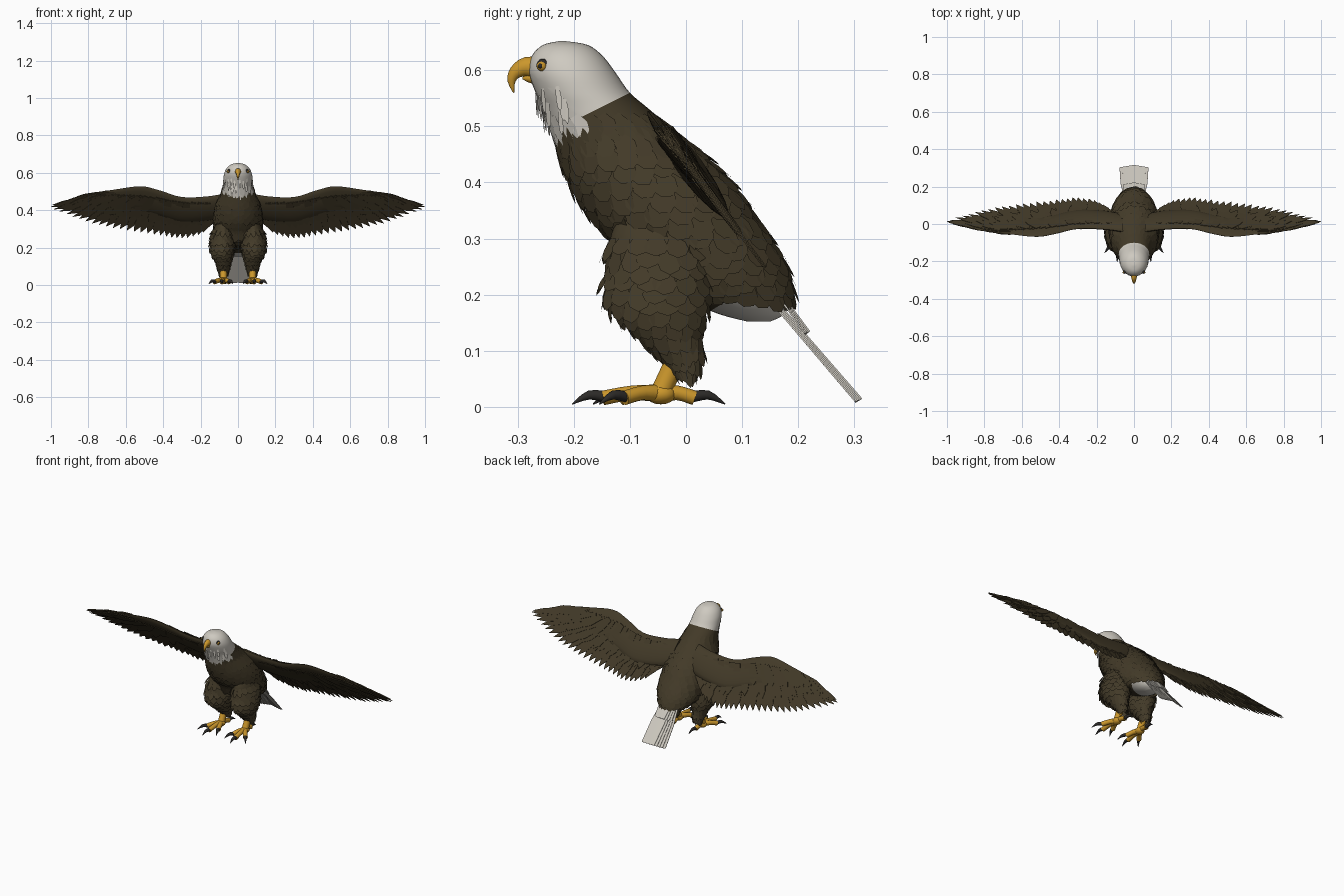
import bpy, bmesh, math, random
from mathutils import Vector as V

random.seed(4)
old = bpy.data.objects.get("Cube")
if old:
    bpy.data.objects.remove(old, do_unlink=True)


def material(name, rgb):
    m = bpy.data.materials.new(name)
    m.use_nodes = True
    m.diffuse_color = (*rgb, 1)
    m.node_tree.nodes["Principled BSDF"].inputs["Base Color"].default_value = (*rgb, 1)
    return m


BROWN = material("dark brown", (0.055, 0.042, 0.021))
WHITE = material("warm white", (0.62, 0.59, 0.53))
YELLOW = material("golden yellow", (0.6, 0.31, 0.025))
BLACK = material("claw black", (0.025, 0.023, 0.021))


def finish(name, bm, mats, smooth=True, mirror=False, thick=0):
    me = bpy.data.meshes.new(name)
    bm.to_mesh(me)
    bm.free()
    for m in mats:
        me.materials.append(m)
    ob = bpy.data.objects.new(name, me)
    bpy.context.collection.objects.link(ob)
    if smooth:
        me.shade_smooth()
        me.set_sharp_from_angle(angle=math.radians(50))
    if thick:
        s = ob.modifiers.new("Thickness", "SOLIDIFY")
        s.thickness, s.offset = thick, 0
    if mirror:
        ob.modifiers.new("Mirror", "MIRROR")
    return ob


def sample(pts, t):
    """Smooth curve through tuples, t counted in points."""
    n = len(pts) - 1
    t = min(max(t, 0), n)
    i = min(int(t), n - 1)
    f = t - i
    out = []
    for a, b, c, d in zip(pts[max(i - 1, 0)], pts[i], pts[i + 1], pts[min(i + 2, n)]):
        out.append(b + f * (c - a + f * (2 * a - 5 * b + 4 * c - d + f * (3 * (b - c) + d - a))) / 2)
    return out


def loft(rings):
    bm = bmesh.new()
    loops = [[bm.verts.new(p) for p in r] for r in rings]
    n = len(loops[0])
    for a, b in zip(loops, loops[1:]):
        for k in range(n):
            bm.faces.new((a[k], a[(k + 1) % n], b[(k + 1) % n], b[k]))
    bm.faces.new(loops[0])
    bm.faces.new(loops[-1])
    bmesh.ops.recalc_face_normals(bm, faces=bm.faces)
    return bm


def circle(c, u, v, n):
    return [c + u * math.cos(2 * math.pi * k / n) + v * math.sin(2 * math.pi * k / n) for k in range(n)]


def tube(name, path, mat, side=V((1, 0, 0)), flat=1, mirror=True, n=12, steps=3):
    """Tapered tube; path holds x, y, z, radius."""
    rings = []
    for j in range((len(path) - 1) * steps + 1):
        t = j / steps
        p = sample(path, t)
        d = (V(sample(path, t + .1)[:3]) - V(sample(path, t - .1)[:3])).normalized()
        u = (side - d * side.dot(d)).normalized()
        rings.append(circle(V(p[:3]), u * p[3] * flat, d.cross(u) * p[3], n))
    return finish(name, loft(rings), [mat], mirror=mirror)


def ball(name, at, r, mat, squash=(1, 1, 1)):
    bm = bmesh.new()
    bmesh.ops.create_uvsphere(bm, u_segments=16, v_segments=10, radius=r)
    bmesh.ops.scale(bm, vec=squash, verts=bm.verts)
    bmesh.ops.translate(bm, vec=at, verts=bm.verts)
    return finish(name, bm, [mat], mirror=True)


def feather(bm, root, tip, width, normal, mat=0, blunt=0.0):
    d = tip - root
    w = normal.cross(d).normalized() * width / 2
    right = [root + w * .6, root + d * .5 + w, root + d * .82 + w * max(.75, blunt)]
    left = [root + d * .82 - w * max(.75, blunt), root + d * .5 - w, root - w * .6]
    end = [tip + w * blunt, tip - w * blunt] if blunt else [tip]
    bm.faces.new([bm.verts.new(p) for p in right + end + left]).material_index = mat


# Upright forms: stations hold z, front y, back y, inner x, outer x
def surface(st, t, a):
    z, y0, y1, x0, x1 = sample(st, t)
    return V(((x0 + x1) / 2 + (x1 - x0) / 2 * math.sin(a), (y0 + y1) / 2 - (y1 - y0) / 2 * math.cos(a), z))


def upright(st, n=32, steps=4):
    return loft([[surface(st, j / steps, 2 * math.pi * k / n) for k in range(n)]
                 for j in range((len(st) - 1) * steps + 1)])


def plumage(name, st, t0, t1, rows, n, length, lift, rule, mirror=False):
    bm = bmesh.new()
    for r in range(rows):
        t = t0 + (t1 - t0) * r / (rows - 1)
        for k in range(n):
            a = 2 * math.pi * (k + r % 2 / 2 + random.uniform(-.15, .15)) / n
            p = surface(st, t, a)
            down = (surface(st, t + .2, a) - surface(st, t - .2, a)).normalized()
            across = surface(st, t, a + .1) - surface(st, t, a - .1)
            nor = across.cross(down).normalized()
            if nor.dot(p - surface(st, t, a + math.pi)) < 0:
                nor = -nor
            tip = p + down * length * random.uniform(.8, 1.2) + nor * lift
            feather(bm, p + nor * .001, tip, across.length * 5 * 2 * math.pi / n * 1.3, nor, rule(p))
    finish(name, bm, [BROWN, WHITE], smooth=False, mirror=mirror)


# Body and head
body = [(z, y0, y1, -w, w) for z, y0, y1, w in (
    (.652, -.225, -.215, .006), (.645, -.255, -.175, .036), (.625, -.275, -.148, .06),
    (.595, -.28, -.125, .074), (.56, -.268, -.1, .079), (.53, -.254, -.065, .082),
    (.49, -.238, -.02, .09), (.45, -.226, .03, .108), (.4, -.207, .08, .122),
    (.35, -.178, .115, .128), (.3, -.135, .15, .126), (.26, -.11, .172, .12),
    (.22, -.06, .185, .105), (.19, 0, .185, .08), (.165, .06, .175, .05), (.152, .11, .15, .02))]
neck, under, rear = (V((0, -.24, .49)), V((0, -.5, 1))), (V((0, .05, .175)), V((0, -.6, 1))), \
    (V((0, .135, .225)), V((0, .9, 1)))


def colour(p):
    above = [(p - c).dot(n) > 0 for c, n in (neck, under, rear)]
    return int(above[0] or not (above[1] or above[2]))


bm = upright(body)
for co, no in (neck, under, rear):
    bmesh.ops.bisect_plane(bm, geom=bm.verts[:] + bm.edges[:] + bm.faces[:], plane_co=co, plane_no=no)
for f in bm.faces:
    f.material_index = colour(f.calc_center_median())
finish("body", bm, [BROWN, WHITE])
plumage("body_feathers", body, 5.3, 12, 15, 24, .05, .005, colour)

# Shaggy throat
bm = bmesh.new()
for k in range(22):
    a, t = random.uniform(-1.1, 1.1), random.uniform(3.6, 5.4)
    p = surface(body, t, a)
    nor = V((math.sin(a), -math.cos(a), 0))
    feather(bm, p + nor * .001, p + V((0, .008, -.045)) + nor * .006, .012, nor)
finish("throat_feathers", bm, [WHITE], smooth=False)

# Thighs
thigh = [(.34, -.12, .03, .04, .11), (.3, -.135, .04, .03, .13), (.26, -.135, .04, .025, .14),
         (.22, -.142, .04, .022, .145), (.18, -.13, .035, .028, .14), (.14, -.095, .025, .038, .122),
         (.1, -.055, .025, .048, .108), (.075, -.03, .018, .055, .1)]
finish("thighs", upright(thigh, 24), [BROWN], mirror=True)
plumage("thigh_feathers", thigh, 1, 6.6, 12, 16, .042, .012, lambda p: 0, mirror=True)

# Legs, toes and claws
tube("shanks", [(.078, -.01, .11, .02), (.078, -.025, .07, .018), (.078, -.045, .025, .019)], YELLOW)
ball("foot_pads", (.078, -.045, .023), .023, YELLOW, (1, 1.2, .8))
heel = V((.078, -.045, 0))
for label, x, y in (("middle", .086, -.148), ("outer", .125, -.11), ("inner", .048, -.115), ("back", .072, .015)):
    end = V((x, y, 0))
    d = (end - heel).normalized()
    side = V((-d.y, d.x, 0))
    mid = (heel + end) / 2
    tube(label + "_toes", [(*heel.xy, .024, .016), (*mid.xy, .025, .013), (*end.xy, .016, .013)], YELLOW, side)
    a, b, c = (end + d * s for s in (-.004, .025, .055))
    tube(label + "_claws", [(*a.xy, .018, .01), (*b.xy, .021, .008), (*c.xy, .005, .001)], BLACK, side)

# Beak
tube("upper_beak", [(0, -.262, .603, .02), (0, -.285, .606, .0175), (0, -.304, .596, .012),
                    (0, -.311, .58, .007), (0, -.307, .56, .001)], YELLOW, flat=.85, mirror=False)
tube("lower_beak", [(0, -.262, .588, .012), (0, -.278, .586, .009), (0, -.291, .586, .002)], YELLOW, mirror=False)

# Eyes
ball("eye_rims", (.049, -.255, .609), .0115, BLACK, (.7, 1, 1))
ball("irises", (.0515, -.257, .6075), .009, YELLOW, (.9, 1, 1))
ball("pupils", (.0565, -.2595, .6075), .0045, BLACK)

# Wings: one tilted plane, x outward, s down the chord, h above it
CHORD, UP = V((0, .6, -.8)), V((0, .8, .6))


def wing(x, s, h=0):
    return V((x, -.07, .53)) + CHORD * s + UP * h


arm = [(.06, .05, .2, .024), (.16, .07, .23, .022), (.3, .075, .24, .017), (.42, .03, .2, .016),
       (.52, .003, .17, .014), (.66, .025, .15, .009), (.78, .05, .14, .004), (.86, .08, .13, .002)]
rings = []
for j in range(29):
    x, s0, s1, h = sample(arm, j / 4)
    rings.append(circle(wing(x, (s0 + s1) / 2), CHORD * (s1 - s0) / 2, UP * h, 16))
finish("wing_arms", loft(rings), [BROWN], mirror=True)

roots = [(.08, .1), (.15, .1), (.25, .1), (.34, .09), (.42, .07), (.5, .06), (.55, .06),
         (.6, .06), (.66, .06), (.68, .06), (.66, .045)]
tips = [(.13, .24), (.2, .32), (.3, .352), (.4, .335), (.52, .312), (.65, .285), (.78, .25),
        (.9, .197), (1, .14), (.93, .105), (.86, .072)]
for name, count, reach, width, heights in (("flight_feathers", 36, 1, .052, (0,)),
                                           ("long_coverts", 32, .7, .05, (.008, -.008)),
                                           ("short_coverts", 28, .45, .05, (.017, -.017))):
    bm = bmesh.new()
    for h in heights:
        for i in range(count):
            t = 10 * i / (count - 1)
            slim = 1 - .45 * max(0, t - 5) / 5
            a, b = V(sample(roots, t)), V(sample(tips, t))
            b = a + (b - a) * reach * (1 if reach == 1 else random.uniform(.95, 1.05))
            step = .0018 * (i % 3 - 1)
            feather(bm, wing(*a, h * slim + step), wing(*b, h * .4 + step), width * slim, UP)
    finish(name, bm, [BROWN], smooth=False, mirror=True, thick=.0025)

# Tail fan and the shorter feathers above it
for name, count, y0, z0, y1, z1, spread in (("tail_feathers", 4, .14, .213, .313, .014, .0165),
                                            ("tail_coverts", 3, .155, .222, .22, .134, .015)):
    bm = bmesh.new()
    for i in range(-count, count + 1):
        drop = V((0, -.77, -.64)) * .002 * abs(i)
        feather(bm, V((i * .01, y0, z0)) + drop, V((i * spread, y1 - .001 * abs(i), z1)) + drop,
                .038, V((0, .77, .64)), blunt=.6)
    finish(name, bm, [WHITE], smooth=False, thick=.003)
